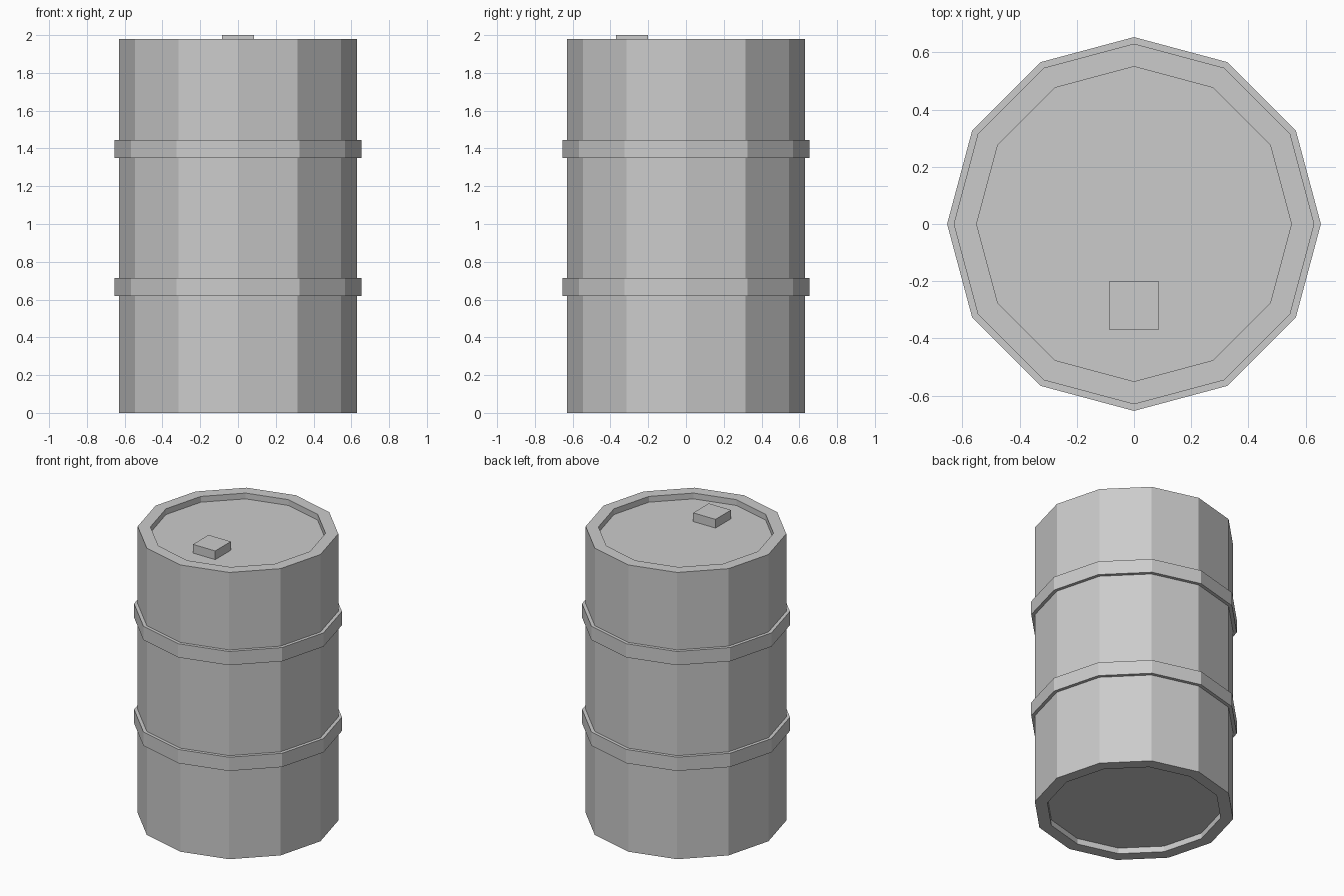
import bpy, bmesh
from math import pi, cos, sin

if "Cube" in bpy.data.objects:
    bpy.data.objects.remove(bpy.data.objects["Cube"])

SIDES = 12


def lathe(name, profile):
    """Revolve (radius, z) points, listed bottom to top on the outside, into a faceted shell."""
    bm = bmesh.new()
    rings = []
    for r, z in profile:
        if r == 0:
            rings.append([bm.verts.new((0, 0, z))] * SIDES)
        else:
            rings.append([bm.verts.new((r * cos(2 * pi * i / SIDES),
                                        r * sin(2 * pi * i / SIDES), z))
                          for i in range(SIDES)])
    for a, b in zip(rings, rings[1:]):
        for i in range(SIDES):
            j = (i + 1) % SIDES
            corners = list(dict.fromkeys((a[i], a[j], b[j], b[i])))
            bm.faces.new(corners)
    mesh = bpy.data.meshes.new(name)
    bm.to_mesh(mesh)
    bm.free()
    obj = bpy.data.objects.new(name, mesh)
    bpy.context.collection.objects.link(obj)
    return obj


# Drum shell with recessed bottom and lid
R, INNER, H, DEPTH = 0.63, 0.55, 1.98, 0.04
lathe("drum_body", [(0, DEPTH), (INNER, DEPTH), (INNER, 0), (R, 0),
                    (R, H), (INNER, H), (INNER, H - DEPTH), (0, H - DEPTH)])

# Raised hoops around the shell
for name, z in (("lower_hoop", 0.62), ("upper_hoop", 1.35)):
    lathe(name, [(R, z), (0.653, z), (0.653, z + 0.095), (R, z + 0.095)])

# Square filler cap on the lid
bpy.ops.mesh.primitive_cube_add(size=1, location=(0, -0.285, (2 + H - DEPTH) / 2))
cap = bpy.context.object
cap.name = "filler_cap"
cap.scale = (0.17, 0.17, 2 - (H - DEPTH))
